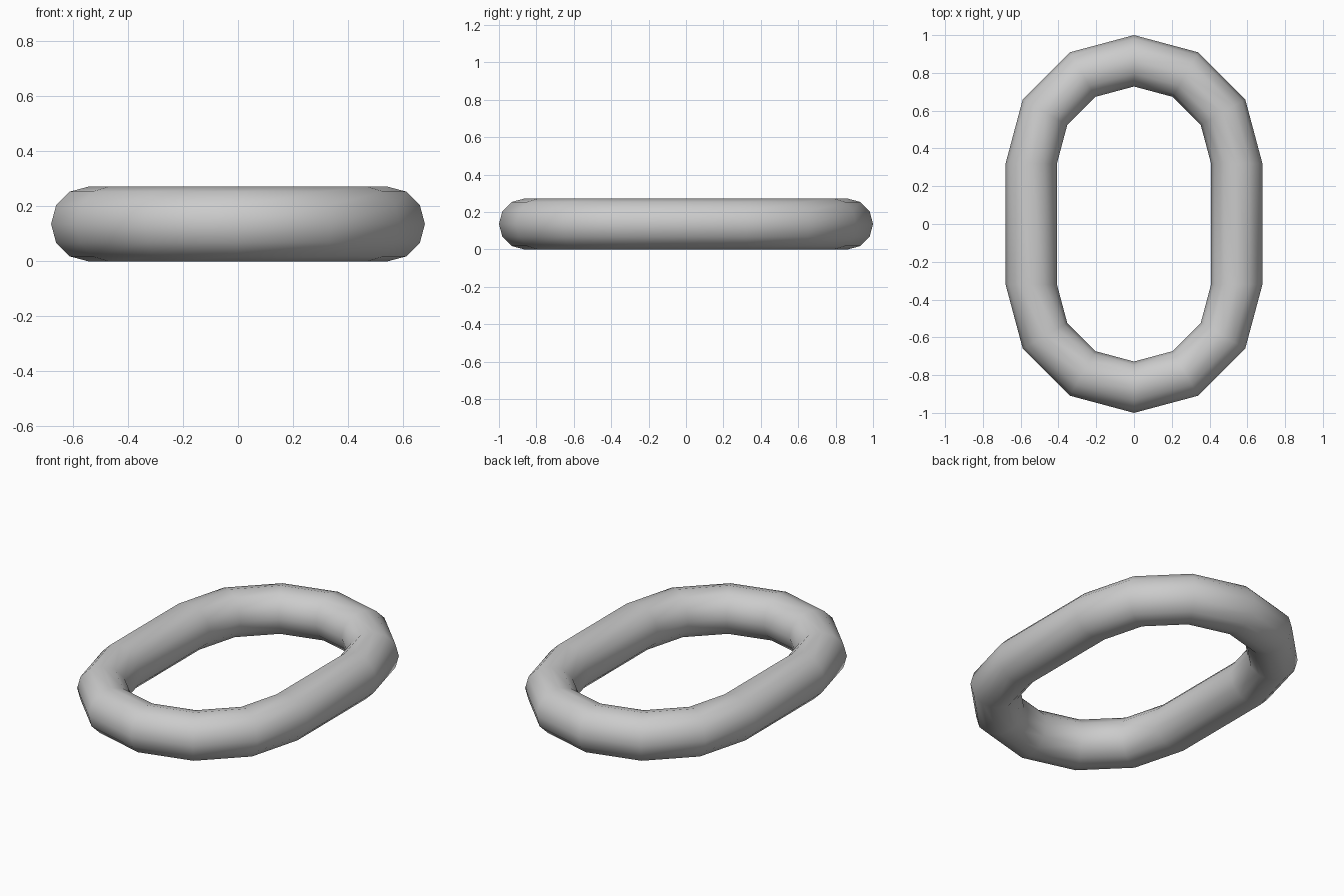
import bpy, bmesh
from math import sin, cos, pi

if "Cube" in bpy.data.objects:
    bpy.data.objects.remove(bpy.data.objects["Cube"])

R, r = 0.544, 0.136        # bend radius, tube radius
SHIFT = 1.0 - R - r        # half length of the straight sides
SIDES, BEND = 12, 6        # tube sides, segments per half-circle bend

bm = bmesh.new()

# Rings around the two half-circle bends
rings = []
for end in (0, 1):
    cy = SHIFT if end == 0 else -SHIFT
    for i in range(BEND + 1):
        a = end * pi + pi * i / BEND
        ring = []
        for j in range(SIDES):
            b = 2 * pi * j / SIDES
            d = R + r * cos(b)
            ring.append(bm.verts.new((d * cos(a), cy + d * sin(a), r + r * sin(b))))
        rings.append(ring)

# Skin the closed loop, straight sides included
for k, ring in enumerate(rings):
    nxt = rings[(k + 1) % len(rings)]
    for j in range(SIDES):
        m = (j + 1) % SIDES
        bm.faces.new((ring[j], nxt[j], nxt[m], ring[m])).smooth = True
bmesh.ops.recalc_face_normals(bm, faces=bm.faces)

mesh = bpy.data.meshes.new("chain_link")
bm.to_mesh(mesh)
bm.free()
bpy.context.collection.objects.link(bpy.data.objects.new("chain_link", mesh))
